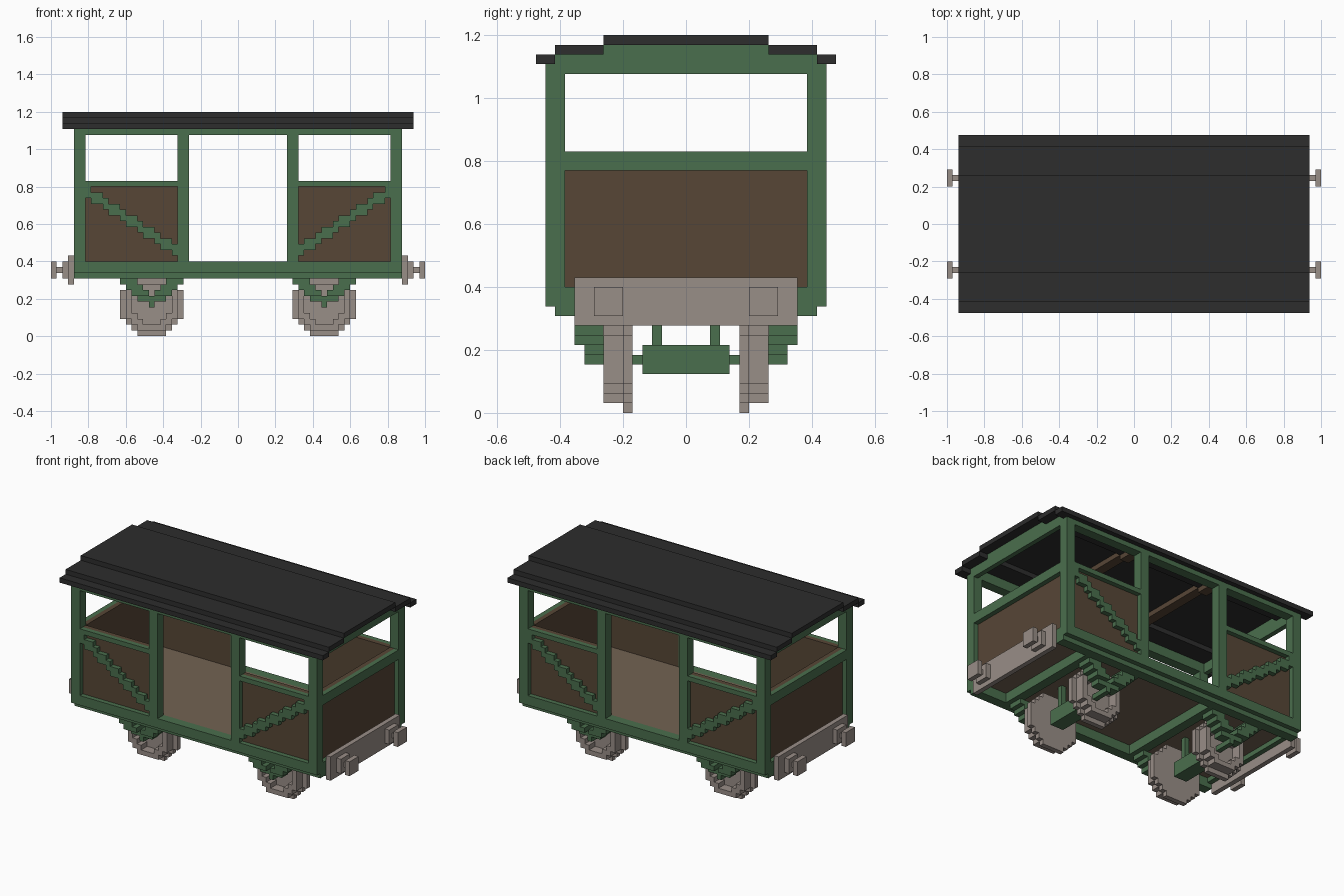
import bpy
import bmesh
from math import sqrt

old = bpy.data.objects.get("Cube")
if old:
    bpy.data.objects.remove(old, do_unlink=True)

U = 2 / 65            # edge length of one block
SIDES = (-1, 1)


def make_material(name, rgb):
    linear = [((c / 255 + 0.055) / 1.055) ** 2.4 for c in rgb] + [1]
    mat = bpy.data.materials.new(name)
    mat.use_nodes = True
    mat.diffuse_color = linear
    mat.node_tree.nodes["Principled BSDF"].inputs["Base Color"].default_value = linear
    return mat


GREEN = make_material("frame green", (74, 110, 77))
BROWN = make_material("panel brown", (87, 70, 54))
TAN = make_material("floor tan", (114, 99, 82))
GREY = make_material("metal grey", (153, 142, 135))
BLACK = make_material("roof black", (45, 45, 45))


def build(name, mat, boxes, mirror_x=False, mirror_y=False):
    """Join boxes (x0, x1, y0, y1, z0, z1) in block units, with mirrored copies."""
    bm = bmesh.new()
    for sx in SIDES if mirror_x else (1,):
        for sy in SIDES if mirror_y else (1,):
            for x0, x1, y0, y1, z0, z1 in boxes:
                verts = bmesh.ops.create_cube(bm, size=1)["verts"]
                for v in verts:
                    v.co.x = sx * ((x0 + x1) / 2 + v.co.x * (x1 - x0)) * U
                    v.co.y = sy * ((y0 + y1) / 2 + v.co.y * (y1 - y0)) * U
                    v.co.z = ((z0 + z1) / 2 + v.co.z * (z1 - z0)) * U
    bmesh.ops.recalc_face_normals(bm, faces=bm.faces)
    mesh = bpy.data.meshes.new(name)
    bm.to_mesh(mesh)
    bm.free()
    mesh.materials.append(mat)
    obj = bpy.data.objects.new(name, mesh)
    bpy.context.collection.objects.link(obj)
    return obj


# Stepped roof
build("roof", BLACK, [(-30.5, 30.5, -8.5, 8.5, 38, 39)])
build("roof_steps", BLACK, [(-30.5, 30.5, 8.5, 13.5, 37, 38),
                            (-30.5, 30.5, 13.5, 15.5, 36, 37)], mirror_y=True)
build("roof_ribs", BROWN, [(8.5, 10.5, -8.5, 8.5, 37, 38),
                           (8.5, 10.5, 8.5, 12.5, 36, 37),
                           (8.5, 10.5, -12.5, -8.5, 36, 37)], mirror_x=True)

# Floor and sills
build("floor", TAN, [(-27.5, 27.5, -12.5, 12.5, 12, 13)])
build("side_sills", GREEN, [(-28.5, 28.5, 12.5, 14.5, 11, 13),
                            (-28.5, 28.5, 11.5, 13.5, 10, 12)], mirror_y=True)
build("end_sills", GREEN, [(27.5, 28.5, -12.5, 12.5, 11, 13)], mirror_x=True)

# Posts, rails and gables
build("posts", GREEN, [(26.5, 28.5, 12.5, 14.5, 13, 36),
                       (8.5, 10.5, 12.5, 14.5, 13, 36)], True, True)
build("top_beams", GREEN, [(-28.5, 28.5, 13.5, 14.5, 35, 36),
                           (-28.5, 28.5, 12.5, 13.5, 35, 37)], mirror_y=True)
build("side_rails", GREEN, [(10.5, 26.5, 13.5, 14.5, 26, 27)], True, True)
build("end_rails", GREEN, [(27.5, 28.5, -12.5, 12.5, 25, 27)], mirror_x=True)
build("gables", GREEN, [(27.5, 28.5, -12.5, 12.5, 35, 37),
                        (27.5, 28.5, -8.5, 8.5, 37, 38)], mirror_x=True)

# Wall panels and stepped diagonal braces
build("side_panels", BROWN, [(10.5, 26.5, 12.5, 13.5, 13, 27)], True, True)
build("end_panels", BROWN, [(26.5, 27.5, -12.5, 12.5, 13, 27)], mirror_x=True)
braces = []
for i in range(16):
    low = 24 - round(i * 10 / 15)
    braces.append((25.5 - i, 26.5 - i, 13.5, 14.5, low, low + 2))
build("diagonal_braces", GREEN, braces, True, True)

# Buffer beams and buffers
build("buffer_beams", GREY, [(28.5, 29.5, -11.5, 11.5, 9, 14)], mirror_x=True)
build("buffers", GREY, [(29.5, 30.5, 6.5, 9.5, 10, 13),
                        (30.5, 31.5, 7.5, 8.5, 11, 12),
                        (31.5, 32.5, 6.5, 9.5, 10, 13)], True, True)


def half_width(radius, dz):
    return round(sqrt(radius ** 2 - dz ** 2) - 0.5) + 0.5 if abs(dz) < radius else 0


def disc(cx, cz, y0, y1, radius, hole=0):
    """Rows of blocks forming a round disc or ring."""
    rows = []
    reach = int(radius)
    for dz in range(-reach, reach + 1):
        outer, inner = half_width(radius, dz), half_width(hole, dz)
        z0, z1 = cz + dz - 0.5, cz + dz + 0.5
        if inner:
            rows += [(cx - outer, cx - inner, y0, y1, z0, z1),
                     (cx + inner, cx + outer, y0, y1, z0, z1)]
        else:
            rows.append((cx - outer, cx + outer, y0, y1, z0, z1))
    return rows


# Wheels with a wide flange and a hollow tread
AX, AZ = 15, 5.5
build("wheels", GREY, disc(AX, AZ, 5.5, 6.5, 5.5) + disc(AX, AZ, 6.5, 8.5, 4.5, 3.5),
      True, True)

# Axles with hangers, and cross beams under the floor
build("axles", GREEN, [(AX - 1.5, AX + 1.5, -4.5, 4.5, 4, 7),
                       (AX - 0.5, AX + 0.5, -8.5, 8.5, 5, 6)], mirror_x=True)
build("axle_hangers", GREEN, [(AX - 0.5, AX + 0.5, 2.5, 3.5, 7, 12)], True, True)
build("cross_beams", GREEN, [(AX + d - 1, AX + d + 1, -11.5, 11.5, 10, 12)
                             for d in (-5.5, 5.5)], mirror_x=True)

# V-shaped springs outside the wheels: z, first and last block from the centre
springs = []
for z, first, last in ((5, 0, 0), (6, 0, 2), (7, 1, 3), (8, 2, 4), (9, 3, 5)):
    y1 = 11.5 if z >= 7 else 10.5
    for s in SIDES:
        a, b = AX + s * (first - 0.5), AX + s * (last + 0.5)
        springs.append((min(a, b), max(a, b), 8.5, y1, z, z + 1))
build("springs", GREEN, springs, True, True)
